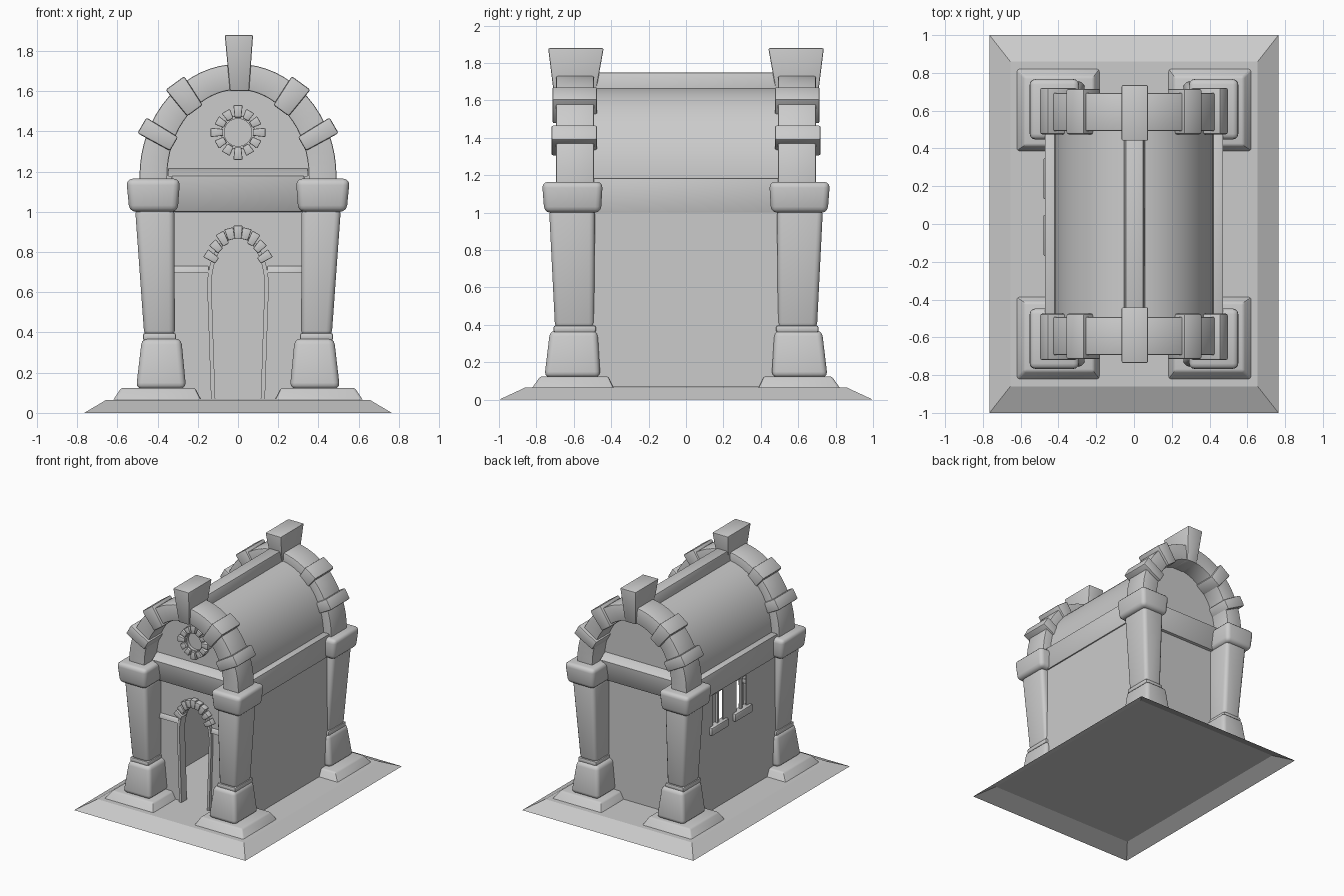
import bpy, bmesh
from math import sin, cos, pi, radians

if "Cube" in bpy.data.objects:
    bpy.data.objects.remove(bpy.data.objects["Cube"])


def finish(name, bm, bevel=0.0, mirror=(False, False), seg=2):
    bmesh.ops.recalc_face_normals(bm, faces=bm.faces)
    me = bpy.data.meshes.new(name)
    bm.to_mesh(me)
    bm.free()
    ob = bpy.data.objects.new(name, me)
    bpy.context.collection.objects.link(ob)
    if bevel:
        b = ob.modifiers.new("bevel", 'BEVEL')
        b.width, b.segments, b.angle_limit = bevel, seg, radians(40)
    if any(mirror):
        m = ob.modifiers.new("mirror", 'MIRROR')
        m.use_axis = (mirror[0], mirror[1], False)
        m.use_mirror_merge = False
    return ob


def taper(name, z0, z1, lo, hi=None, bottom=True, **kw):
    """Box from z0 to z1; lo / hi are (x0, x1, y0, y1) at bottom / top."""
    hi = hi or lo
    bm = bmesh.new()
    rings = []
    for z, (a, b, c, d) in ((z0, lo), (z1, hi)):
        rings.append([bm.verts.new((x, y, z)) for x, y in ((a, c), (b, c), (b, d), (a, d))])
    if bottom:
        bm.faces.new(rings[0])
    bm.faces.new(rings[1])
    for i in range(4):
        j = (i + 1) % 4
        bm.faces.new((rings[0][i], rings[0][j], rings[1][j], rings[1][i]))
    return finish(name, bm, **kw)


def add_prism(bm, pts, y0, y1):
    a = [bm.verts.new((x, y0, z)) for x, z in pts]
    b = [bm.verts.new((x, y1, z)) for x, z in pts]
    bm.faces.new(a)
    bm.faces.new(b)
    for i in range(len(pts)):
        j = (i + 1) % len(pts)
        bm.faces.new((a[i], a[j], b[j], b[i]))


def prism(name, pts, y0, y1, **kw):
    bm = bmesh.new()
    add_prism(bm, pts, y0, y1)
    return finish(name, bm, **kw)


def arc(a, b, cz, n=32):
    return [(a * cos(pi * i / n), cz + b * sin(pi * i / n)) for i in range(n + 1)]


def band(name, outer, inner, y0, y1, **kw):
    """Arch strip between two matching outlines."""
    bm = bmesh.new()
    rows = [[bm.verts.new((p[0], y, p[1])) for p in (o, i) for y in (y0, y1)]
            for o, i in zip(outer, inner)]
    order = (0, 1, 3, 2)
    for r, s in zip(rows, rows[1:]):
        for k in range(4):
            p, q = order[k], order[(k + 1) % 4]
            bm.faces.new((r[p], r[q], s[q], s[p]))
    for r in (rows[0], rows[-1]):
        bm.faces.new([r[k] for k in order])
    return finish(name, bm, **kw)


def stone(x, z, ang, length, w_in, w_out):
    """Tapered stone outline, long axis along ang."""
    c, s = cos(ang), sin(ang)
    h = length / 2
    return [(x + u * c - v * s, z + u * s + v * c) for u, v in
            ((-h, -w_in / 2), (h, -w_out / 2), (h, w_out / 2), (-h, w_in / 2))]


def cut(target, cutter):
    m = target.modifiers.new("cut", 'BOOLEAN')
    m.operation, m.solver, m.object = 'DIFFERENCE', 'EXACT', cutter
    bpy.context.view_layer.objects.active = target
    bpy.ops.object.modifier_apply(modifier=m.name)
    bpy.data.objects.remove(cutter)


XY, X, Y = (True, True), (True, False), (False, True)

# Ground slab, open underneath
slab = taper("base_slab", 0, 0.065, (-.765, .765, -1, 1), (-.655, .655, -.86, .86), bottom=False)

# Four corner pillars
taper("pillar_plinth", .066, .125, (.183, .62, .387, .82), (.213, .58, .415, .78), bottom=False,
      bevel=.012, mirror=XY)
taper("pillar_foot", .12, .37, (.258, .507, .458, .757), (.282, .478, .473, .727), bevel=.03, seg=3, mirror=XY)
taper("pillar_collar", .36, .397, (.308, .472, .482, .708), bevel=.01, mirror=XY)
taper("pillar_shaft", .38, 1.02, (.314, .466, .49, .70), (.316, .512, .487, .732), bevel=.03, seg=3, mirror=XY)
taper("pillar_cap", 1.0, 1.165, (.30, .54, .455, .757), (.288, .556, .445, .77), bevel=.032, seg=3, mirror=XY)


# Thin-walled hall with barrel vault
def hall_outline(t, z0):
    return ([(-.455 + t, z0), (-.455 + t, 1.1), (-.42 + t, 1.1)] + arc(.42 - t, .49 - t, 1.18)[::-1]
            + [(.42 - t, 1.1), (.455 - t, 1.1), (.455 - t, z0)])


hall = prism("hall", hall_outline(0, .067), -.535, .535)
cut(hall, prism("hollow", hall_outline(.012, 0), -.523, .523))


# Doorway
def door_outline(g):
    return [(.116 + g, .067)] + arc(.135 + g, .245 + g, .63, 24) + [(-.116 - g, .067)]


cut(hall, prism("door_cut", [(x, z if z > .07 else 0) for x, z in door_outline(0)], -.7, -.4))
band("door_frame", door_outline(.018), door_outline(-.003), -.56, -.49)
bm = bmesh.new()
for i in range(9):
    t = radians(33 + 114 * i / 8)
    ang = t if i != 4 else pi / 2
    add_prism(bm, stone(.158 * cos(t), .63 + .268 * sin(t), ang, .058 if i % 2 else .068, .034, .046),
              -.58, -.51)
finish("door_arch_stones", bm, bevel=.005)
taper("wall_ledge", .695, .73, (.145, .33, -.558, -.51), (.145, .33, -.545, -.51), bevel=.005, mirror=X)

# Two windows on the left side, each with bar and sill
for n, y in enumerate((.24, -.06)):
    cut(hall, taper("window_cut", .74, .99, (-.55, -.3, y - .065, y + .065)))
    taper("window_bar_%d" % n, .73, 1.0, (-.456, -.438, y - .011, y + .011))
    taper("window_sill_%d" % n, .68, .745, (-.48, -.42, y - .11, y + .11), bevel=.01)

# Horizontal beams at the spring line, leaning outward
taper("end_beam", 1.0, 1.18, (-.33, .33, .50, .56), (-.33, .33, .50, .61), bevel=.008, mirror=Y)
taper("end_beam_slope", 1.176, 1.215, (-.345, .345, .50, .605), (-.345, .345, .50, .545), mirror=Y)
taper("side_beam", 1.0, 1.185, (.40, .465, -.50, .50), (.40, .472, -.50, .50), bevel=.006, mirror=X)

# Roof ridge
taper("ridge_beam", 1.63, 1.75, (-.055, .06, -.51, .51), (-.045, .05, -.51, .51), bevel=.008)

# End arches with raised stones
band("end_arch", [(.49, 1.12)] + arc(.49, .56, 1.175) + [(-.49, 1.12)],
     [(.352, 1.12)] + arc(.352, .432, 1.175) + [(-.352, 1.12)], .492, .694, bevel=.008, mirror=Y)
prism("upper_arch_stone", stone(.264, 1.572, radians(54), .17, .095, .115), .475, .715, bevel=.01, mirror=XY)
prism("lower_arch_stone", stone(.398, 1.384, radians(30), .185, .08, .09), .475, .72, bevel=.01, mirror=XY)
taper("keystone", 1.60, 1.88, (-.04, .055, .49, .702), (-.066, .075, .44, .737), bevel=.008, mirror=Y)

# Round rosette on the front gable
bm = bmesh.new()
for i in range(12):
    a = i * pi / 6
    big = .062 if i % 3 == 0 else .048
    r = .074 + big / 2
    add_prism(bm, stone(r * cos(a), 1.395 + r * sin(a), a, big, .033, .046), -.58, -.525)
finish("rosette_stones", bm, bevel=.005)
ring = [[(r * cos(2 * pi * i / 32), 1.395 + r * sin(2 * pi * i / 32)) for i in range(33)] for r in (.085, .068)]
band("rosette_ring", ring[0], ring[1], -.56, -.525)

# Bake modifiers and smooth rounded edges
bpy.ops.object.select_all(action='SELECT')
bpy.context.view_layer.objects.active = hall
bpy.ops.object.convert(target='MESH')
bpy.ops.object.shade_smooth_by_angle(angle=radians(35))
slab.data.shade_flat()
